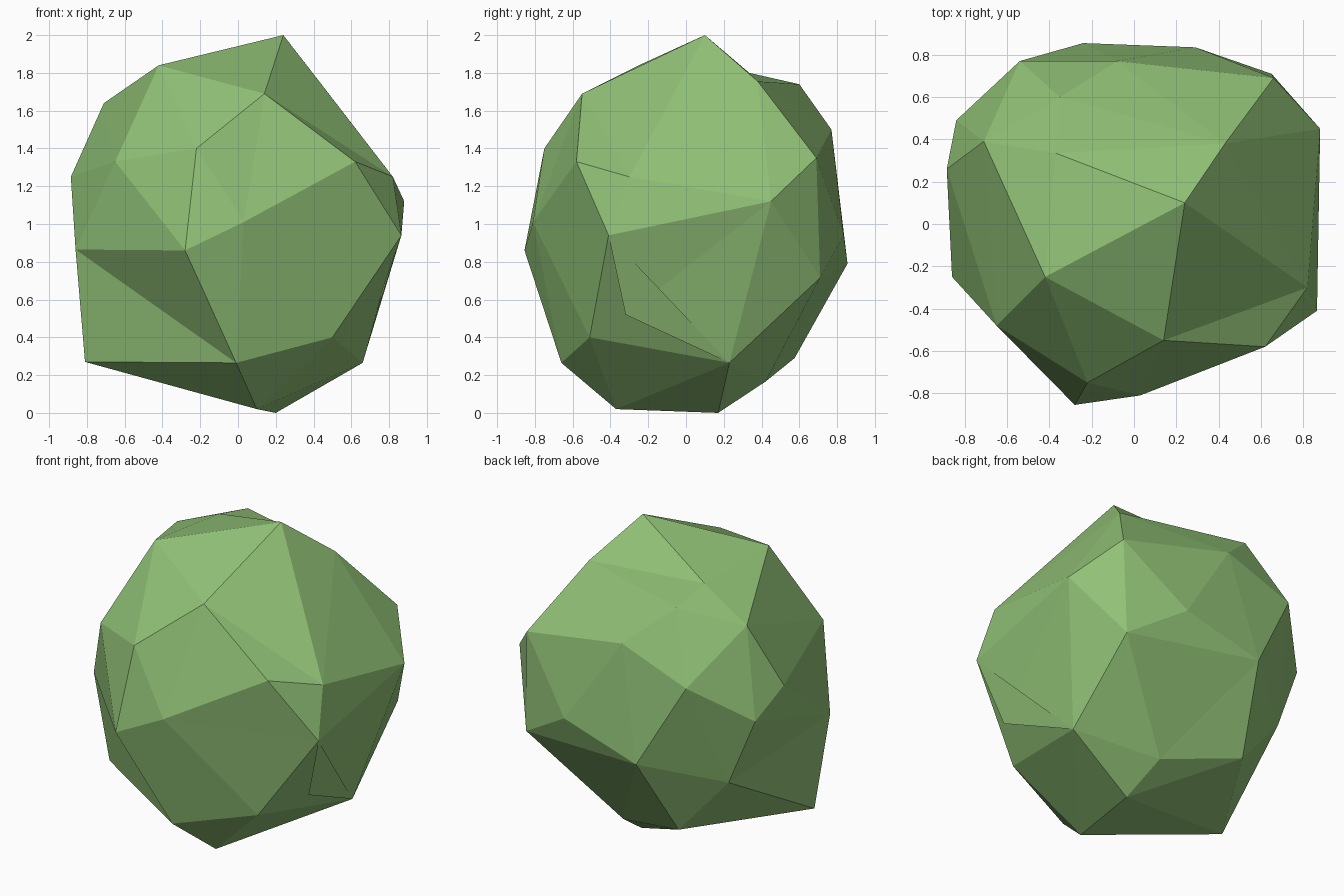
import bpy, bmesh
from mathutils import Vector

if "Cube" in bpy.data.objects:
    bpy.data.objects.remove(bpy.data.objects["Cube"])

# Corner points of the boulder, grouped by side
CORNERS = {
    # crown
    "A": (.24, .10, 2.0), "B": (-.42, -.25, 1.84), "C": (.14, -.55, 1.69), "D": (-.71, .39, 1.64),
    "X": (-.35, .60, 1.74), "Y": (-.37, .335, 1.80), "Z": (.43, .38, 1.755),
    # front
    "F": (-.65, -.48, 1.33), "G": (-.22, -.75, 1.40), "H": (.62, -.58, 1.33), "M": (-.28, -.855, .86),
    "N": (.03, -.81, 1.01), "P": (-.01, -.66, .265), "Q": (.50, -.51, .40),
    # right
    "I": (.82, -.30, 1.25), "J": (.88, .45, 1.12), "K": (.865, -.41, .94), "R": (.73, -.32, .52),
    "S": (.66, .23, .265),
    # left
    "E": (-.885, .26, 1.25), "L": (-.86, -.25, .865), "O": (-.81, -.16, .27), "f": (-.84, .49, 1.09),
    "d": (-.67, .52, .66),
    # back
    "V": (.66, .69, 1.35), "W": (-.54, .77, 1.33), "w": (-.08, .77, 1.50), "g": (-.24, .855, .79),
    "h": (.29, .835, .94), "a": (.65, .71, .715),
    # base
    "T": (.10, -.37, .02), "U": (.20, .17, 0), "b": (.155, .42, .165), "c": (-.35, .575, .29),
}
# Creases the surface must follow, as pairs of corners
CREASES = ("AY YZ ZX Xw CI KS JS TS ab ga gb EL Wg LP MP GM Uc UO TO OP CG CH HN HI HK "
           "KQ KR RS SU Sa PT DE DW Yx YX ZV LM wZ").split()

centre = Vector((0, 0, 1))
bm = bmesh.new()
vert = {k: bm.verts.new((Vector(p) - centre).normalized()) for k, p in CORNERS.items()}

# Skin the directions on a ball, then move every corner out to its place
bmesh.ops.convex_hull(bm, input=list(bm.verts))
for k, p in CORNERS.items():
    vert[k].co = p


def crease(a, b):
    """Swap the diagonal of two neighbouring triangles so a and b are joined."""
    if any(e.other_vert(a) is b for e in a.link_edges):
        return
    for face in a.link_faces:
        edge = next(e for e in face.edges if a not in e.verts)
        other = next((f for f in edge.link_faces if f is not face), None)
        if other and b in other.verts:
            c, d = edge.verts
            bm.faces.remove(face)
            bm.faces.remove(other)
            bm.edges.remove(edge)
            bm.faces.new((a, b, c))
            bm.faces.new((b, a, d))
            return


for _ in range(2):
    for pair in CREASES:
        if pair[0] in vert and pair[1] in vert:
            crease(vert[pair[0]], vert[pair[1]])

bmesh.ops.recalc_face_normals(bm, faces=list(bm.faces))
mesh = bpy.data.meshes.new("boulder")
bm.to_mesh(mesh)
bm.free()

# Single flat green
green = bpy.data.materials.new("leaf green")
green.diffuse_color = (.28, .53, .18, 1)
green.use_nodes = True
green.node_tree.nodes["Principled BSDF"].inputs["Base Color"].default_value = green.diffuse_color
mesh.materials.append(green)
bpy.context.collection.objects.link(bpy.data.objects.new("boulder", mesh))
